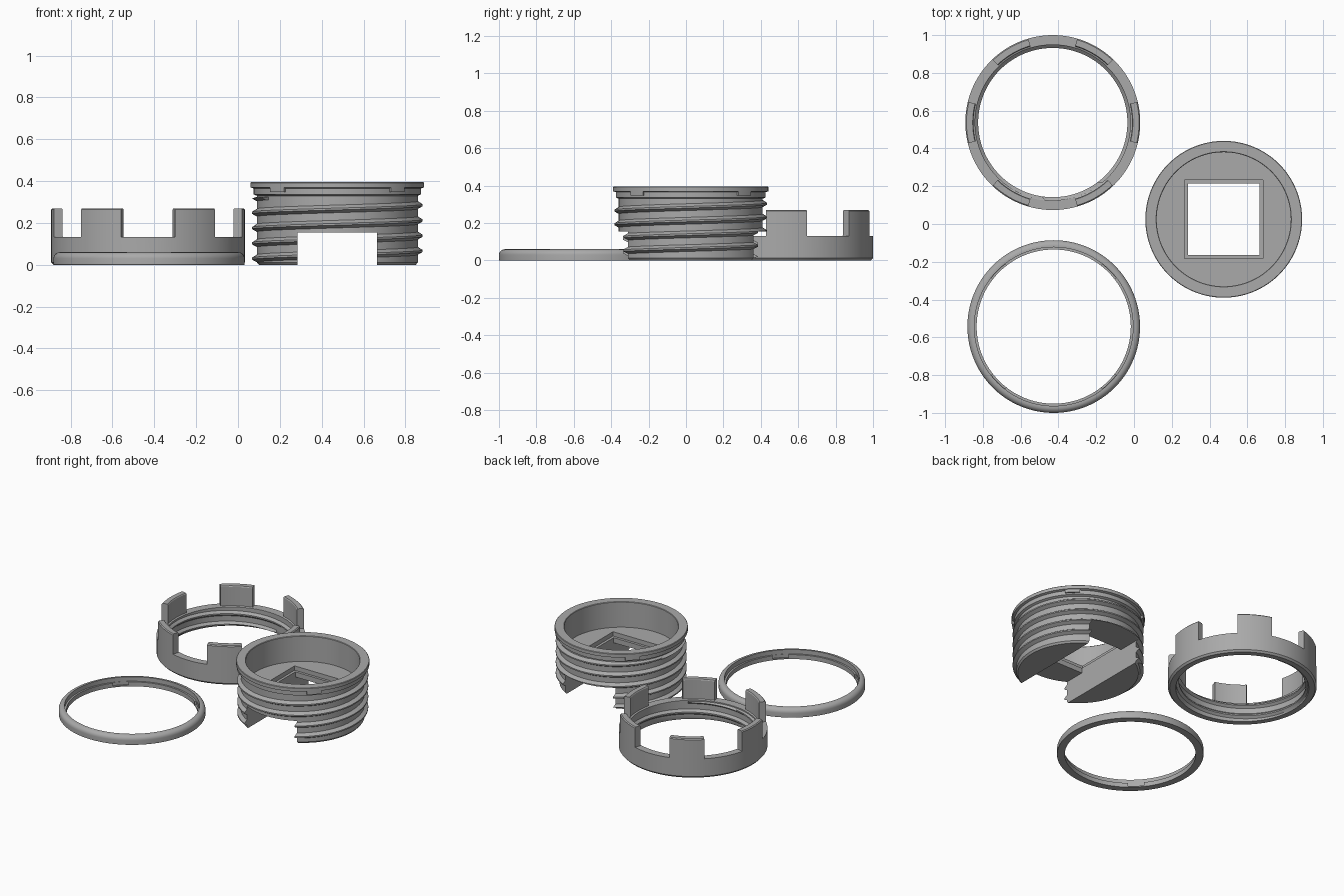
import bpy, bmesh, math

if "Cube" in bpy.data.objects:
    bpy.data.objects.remove(bpy.data.objects["Cube"])

N = 128
TAU = 2 * math.pi

grey = bpy.data.materials.new("plain grey")
grey.diffuse_color = (0.4, 0.4, 0.4, 1)
grey.use_nodes = True
grey.node_tree.nodes["Principled BSDF"].inputs["Base Color"].default_value = grey.diffuse_color


def finish(bm, name, loc=(0, 0, 0)):
    """Clean a bmesh and place it as an object."""
    bmesh.ops.remove_doubles(bm, verts=bm.verts, dist=1e-5)
    bmesh.ops.dissolve_degenerate(bm, edges=bm.edges, dist=1e-5)
    bmesh.ops.recalc_face_normals(bm, faces=bm.faces)
    me = bpy.data.meshes.new(name)
    bm.to_mesh(me)
    bm.free()
    ob = bpy.data.objects.new(name, me)
    bpy.context.collection.objects.link(ob)
    ob.location = loc
    me.materials.append(grey)
    return ob


def lathe(name, profile, loc):
    """Revolve profile(turn) -> closed list of (radius, z)."""
    bm = bmesh.new()
    cols = []
    for i in range(N + 1):
        a = TAU * i / N
        cols.append([bm.verts.new((r * math.cos(a), r * math.sin(a), z))
                     for r, z in profile(i / N)])
    for c, d in zip(cols, cols[1:]):
        for j in range(len(c)):
            k = (j + 1) % len(c)
            bm.faces.new((c[j], d[j], d[k], c[k]))
    return finish(bm, name, loc)


def thread(turn, lo, hi, root, crest, pitch=0.073):
    """One column of a helical thread, clamped between two heights."""
    pts = []
    for k in range(-2, int((hi - lo) / pitch) + 2):
        for phase, r in ((0, root), (0.5, root), (0.68, crest), (0.8, crest)):
            z = lo + pitch * (k + phase + turn)
            inside = lo + 0.002 < z < hi - 0.002
            pts.append((r, z) if inside else (root, lo if z < lo + 0.01 else hi))
    return pts


def arc_block(name, r0, r1, z0, z1, mid, half, loc):
    """Solid sector of a ring, angles in degrees."""
    bm = bmesh.new()
    rows = []
    steps = 8
    for i in range(steps + 1):
        a = math.radians(mid - half + 2 * half * i / steps)
        rows.append([bm.verts.new((r * math.cos(a), r * math.sin(a), z))
                     for r, z in ((r0, z0), (r1, z0), (r1, z1), (r0, z1))])
    for c, d in zip(rows, rows[1:]):
        for j in range(4):
            bm.faces.new((c[j], d[j], d[(j + 1) % 4], c[(j + 1) % 4]))
    bm.faces.new(rows[0])
    bm.faces.new(rows[-1])
    return finish(bm, name, loc)


def box(name, sx, sy, z0, z1, loc):
    bm = bmesh.new()
    bmesh.ops.create_cube(bm, size=1)
    for v in bm.verts:
        v.co = (v.co.x * sx, v.co.y * sy, z0 + (v.co.z + 0.5) * (z1 - z0))
    return finish(bm, name, loc)


def combine(ob, tools, op='DIFFERENCE'):
    """Apply booleans and remove the tools."""
    bpy.context.view_layer.objects.active = ob
    for t in tools:
        m = ob.modifiers.new("cut", 'BOOLEAN')
        m.operation, m.solver, m.object = op, 'EXACT', t
        bpy.ops.object.modifier_apply(modifier=m.name)
        bpy.data.objects.remove(t)


def smooth(ob):
    bpy.ops.object.select_all(action='DESELECT')
    ob.select_set(True)
    bpy.context.view_layer.objects.active = ob
    bpy.ops.object.shade_smooth_by_angle(angle=math.radians(28))


# Threaded plug: solid core, flange and open cup
P = (0.475, 0.025, 0)


def plug_profile(turn):
    return ([(0, 0), (0.375, 0)] + thread(turn, 0.012, 0.325, 0.385, 0.408)
            + [(0.385, 0.33), (0.4, 0.337), (0.4, 0.365), (0.415, 0.37),
               (0.415, 0.392), (0.412, 0.395), (0.358, 0.395),
               (0.355, 0.392), (0.355, 0.22), (0, 0.22)])


plug = lathe("threaded_plug", plug_profile, P)
combine(plug, [arc_block("flange_tab", 0.37, 0.411, 0.347, 0.38, a, 6.5, P)
               for a in (45, 135, 225, 315)], 'UNION')
combine(plug, [box("slot_cutter", 0.38, 1.2, -0.1, 0.155, P),
               box("hole_cutter", 0.38, 0.38, -0.1, 0.35, P),
               box("pocket_cutter", 0.415, 0.415, 0.19, 0.35, P)])
smooth(plug)

# Castellated nut: inner thread and six raised teeth
C = (-0.43, 0.537, 0)


def nut_profile(turn):
    return ([(0.415, 0)] + thread(turn, 0.008, 0.122, 0.411, 0.395)
            + [(0.411, 0.13), (0.42, 0.135), (0.42, 0.264), (0.424, 0.27),
               (0.457, 0.27), (0.463, 0.264), (0.463, 0.012), (0.452, 0)])


nut = lathe("castellated_nut", nut_profile, C)
combine(nut, [arc_block("gap_cutter", 0.37, 0.5, 0.132, 0.4, 30 + 60 * i, 16.3, C)
              for i in range(6)])
smooth(nut)

# Trim ring: rounded outside, stepped inside with four key notches
R = (-0.425, -0.543, 0)
fillet = [(0.427 + 0.03 * math.cos(a), 0.03 + 0.03 * math.sin(a))
          for a in (math.pi / 2 * i / 8 for i in range(9))]
ring_points = [(0.408, 0), (0.455, 0), (0.457, 0.003)] + fillet + [
    (0.42, 0.06), (0.42, 0.03), (0.408, 0.03)]
ring = lathe("trim_ring", lambda turn: ring_points, R)
combine(ring, [arc_block("notch_cutter", 0.39, 0.418, 0.008, 0.05, a, 7, R)
               for a in (45, 135, 225, 315)])
smooth(ring)
